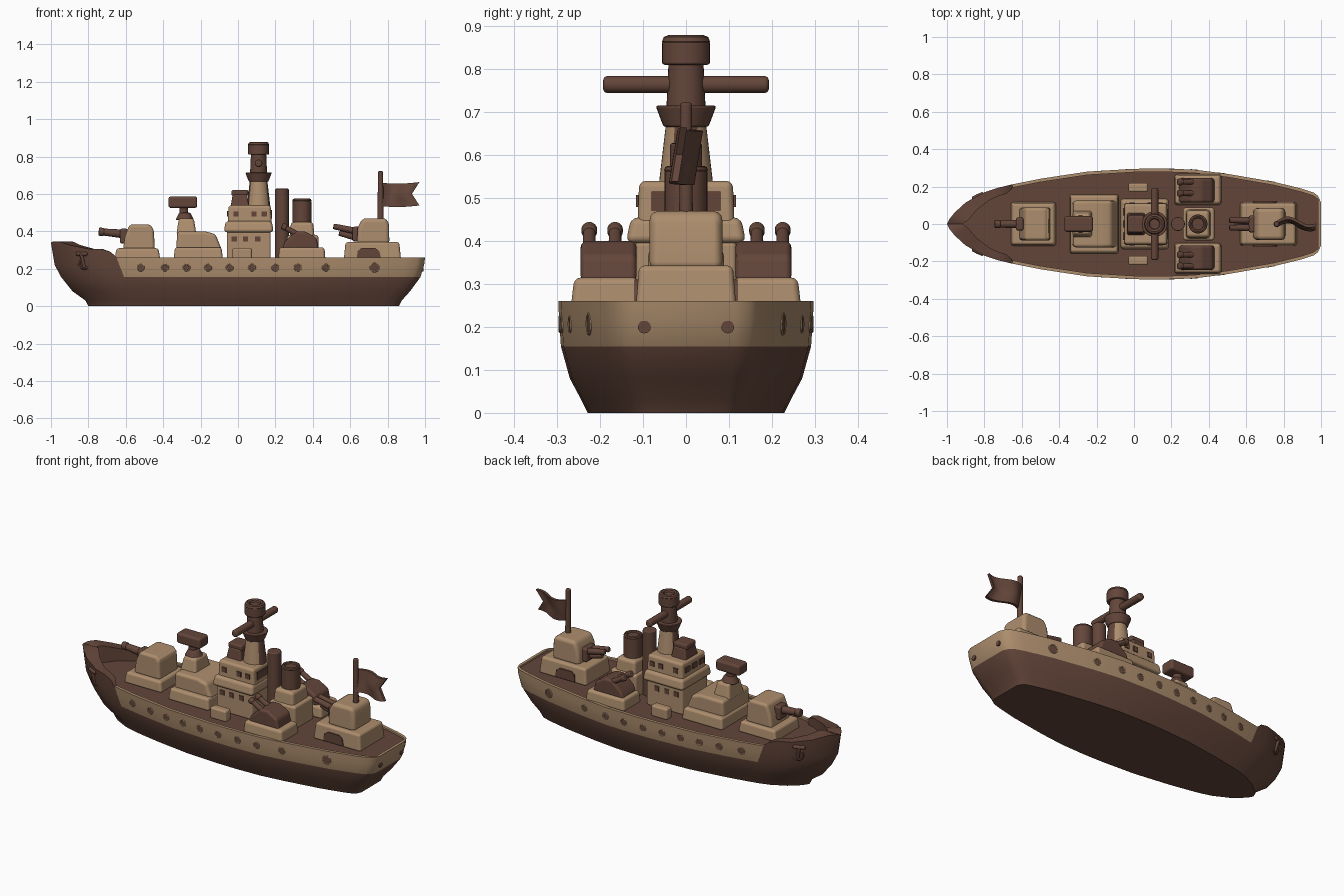
import bpy, bmesh, math
from mathutils import Vector

if "Cube" in bpy.data.objects:
    bpy.data.objects.remove(bpy.data.objects["Cube"])


def material(name, rgb):
    m = bpy.data.materials.new(name)
    m.diffuse_color = (*rgb, 1)
    m.use_nodes = True
    m.node_tree.nodes["Principled BSDF"].inputs["Base Color"].default_value = m.diffuse_color
    return m


TAN = material("tan paint", (0.42, 0.27, 0.155))
BROWN = material("dark brown paint", (0.125, 0.060, 0.042))


def finish(name, bm, mats, bevel=0, segs=3, angle=40):
    bmesh.ops.recalc_face_normals(bm, faces=bm.faces)
    me = bpy.data.meshes.new(name)
    bm.to_mesh(me)
    bm.free()
    ob = bpy.data.objects.new(name, me)
    bpy.context.collection.objects.link(ob)
    for m in mats:
        me.materials.append(m)
    bpy.ops.object.select_all(action='DESELECT')
    ob.select_set(True)
    bpy.context.view_layer.objects.active = ob
    bpy.ops.object.shade_smooth_by_angle(angle=math.radians(angle))
    if bevel:
        b = ob.modifiers.new("soft edges", 'BEVEL')
        b.width, b.segments, b.harden_normals = bevel, segs, True
    return ob


def box(name, x, y, z, mat, bevel=0.012, taper=(0, 0)):
    """Box from (min, max) pairs; taper pulls in the top."""
    bm = bmesh.new()
    bmesh.ops.create_cube(bm, size=1)
    for v in bm.verts:
        top = v.co.z > 0
        sx, sy = math.copysign(1, v.co.x), math.copysign(1, v.co.y)
        v.co = (x[sx > 0] - sx * taper[0] * top, y[sy > 0] - sy * taper[1] * top, z[top])
    return finish(name, bm, [mat], bevel)


def rod(name, a, b, r0, r1, mat, bevel=0.006, sides=28):
    """Cylinder or cone between two points."""
    a, b = Vector(a), Vector(b)
    bm = bmesh.new()
    bmesh.ops.create_cone(bm, cap_ends=True, segments=sides, radius1=r0, radius2=r1, depth=(b - a).length)
    ob = finish(name, bm, [mat], bevel, 2)
    ob.location = (a + b) / 2
    ob.rotation_euler = (b - a).to_track_quat('Z', 'Y').to_euler()
    return ob


def extrude(name, pts, y0, y1, mat, bevel=0.012):
    """Side profile (x, z) pushed from y0 to y1."""
    bm = bmesh.new()
    f = bm.faces.new([bm.verts.new((x, y0, z)) for x, z in pts])
    r = bmesh.ops.extrude_face_region(bm, geom=[f])
    for v in r['geom']:
        if isinstance(v, bmesh.types.BMVert):
            v.co.y = y1
    return finish(name, bm, [mat], bevel)


def ring(name, c, n, R, r, mat, arc=1.0):
    """Torus (or part of one) around direction n."""
    bm = bmesh.new()
    N, M = 20, 8
    cnt = N if arc == 1 else N + 1
    rows = []
    for i in range(cnt):
        t = math.tau * arc * i / N
        rows.append([bm.verts.new(((R + r * math.cos(p)) * math.cos(t), (R + r * math.cos(p)) * math.sin(t), r * math.sin(p)))
                     for p in [math.tau * j / M for j in range(M)]])
    for i in range(N):
        for j in range(M):
            k = (i + 1) % cnt
            bm.faces.new((rows[i][j], rows[k][j], rows[k][(j + 1) % M], rows[i][(j + 1) % M]))
    ob = finish(name, bm, [mat])
    ob.location = c
    ob.rotation_euler = Vector(n).to_track_quat('Z', 'Y').to_euler()
    return ob


# Hull: lofted waterlines, u runs from bow to stern
SHAPE = [(0, 0), (.006, .025), (.02, .06), (.05, .115), (.1, .17), (.135, .193), (.16, .205), (.175, .212),
         (.25, .242), (.375, .28), (.5, .295), (.57, .297), (.66, .291), (.75, .268), (.875, .225),
         (.95, .188), (.98, .168), (.992, .15), (1, .115)]
SHEER = [.34, .347, .347, .327, .307, .305, .29, .262]
LEVELS = [(0, -.80, .86, .77), (.03, -.815, .875, .82), (.08, -.885, .92, .91),
          (.155, -.945, .975, .98), (.22, -.98, .995, .995), (None, -1, 1, 1)]
DECK = 0.25


def outline(u):
    for (a, ya), (b, yb) in zip(SHAPE, SHAPE[1:]):
        if u <= b:
            return ya + (yb - ya) * (u - a) / (b - a)
    return 0


def side_y(x):
    return outline((x + .98) / 1.975) * .993


n = len(SHAPE)
m = 2 * n - 1
idx = [k if k < n else m - k for k in range(m)]
bm = bmesh.new()
loops = []
for z, x0, x1, w in LEVELS:
    loops.append([])
    for k, i in enumerate(idx):
        u, y = SHAPE[i]
        zz = z if z is not None else (SHEER[i] if i < len(SHEER) else .26)
        loops[-1].append(bm.verts.new((x0 + u * (x1 - x0), y * w * (-1 if k < n else 1), zz)))
for low in (False, True):          # inner lip and its foot on the deck
    loops.append([])
    for k, i in enumerate(idx):
        u, y = SHAPE[i]
        inset = .042 if u < .17 else .018
        y = max(y - inset, .35 * y) * (-1 if k < n else 1)
        x = min(-1 + 2 * u + .085 * max(0, 1 - u / .15), .984)
        zz = DECK if low else (SHEER[i] if i < len(SHEER) else .26)
        loops[-1].append(bm.verts.new((x, y, zz)))
for j in range(len(loops) - 1):
    for k in range(m):
        q = (k + 1) % m
        f = bm.faces.new((loops[j][k], loops[j][q], loops[j + 1][q], loops[j + 1][k]))
        f.material_index = int(j >= 3 and min(idx[k], idx[q]) >= 7)
bm.faces.new(loops[0])
bm.faces.new(loops[-1])
finish("hull", bm, [BROWN, TAN], angle=35)

# Portholes along both sides and on the stern
for s in (-1, 1):
    for x in (-.52, -.39, -.275, -.16, -.045, .075, .2, .32, .47, .73):
        r = .021 if x > .7 else .015
        d = Vector((-(side_y(x + .02) - side_y(x - .02)) / .04, 1, 0)).normalized()
        d.y *= s
        c = Vector((x, s * (side_y(x) - .001), .207))
        rod("porthole", c - d * .006, c + d * .002, r, r, BROWN, 0, 20)
        ring("porthole_rim", c, d, r + .002, .004, TAN)
    rod("stern_porthole", (.98, s * .097, .2), (.993, s * .097, .2), .015, .015, BROWN, 0, 20)
    # Anchors on the bow
    ay = s * (side_y(-.83) + .004)
    rod("anchor_shank", (-.84, ay + s * .006, .285), (-.82, ay - s * .004, .205), .009, .009, BROWN)
    rod("anchor_stock", (-.865, ay - s * .012, .28), (-.805, ay + s * .016, .28), .011, .011, BROWN)
    ring("anchor_arms", (-.82, ay - s * .004, .232), (-.4, s, 0), .03, .008, BROWN)

# Forward gun turret
box("front_turret_base", (-.66, -.415), (-.118, .118), (.245, .31), TAN, .014, (.01, .008))
extrude("front_turret", [(-.615, .3), (-.605, .375), (-.58, .437), (-.47, .437), (-.45, .41), (-.445, .3)], -.088, .088, TAN, .022)
box("front_gun_shield", (-.632, -.59), (-.035, .035), (.335, .415), BROWN, .012)
rod("front_gun", (-.6, 0, .385), (-.735, 0, .398), .024, .018, BROWN)
rod("front_gun_muzzle", (-.715, 0, .396), (-.745, 0, .399), .022, .022, BROWN)

# Radar house and radar
box("radar_house_base", (-.345, -.08), (-.16, .16), (.245, .315), TAN, .014, (.008, .008))
extrude("radar_house", [(-.33, .3), (-.325, .4), (-.175, .4), (-.12, .385), (-.1, .335), (-.085, .3)], -.125, .125, TAN, .018)
box("radar_tower", (-.33, -.222), (-.075, .075), (.38, .47), TAN, .015, (.014, .02))
rod("radar_foot", (-.285, 0, .46), (-.285, 0, .5), .05, .03, BROWN)
rod("radar_post", (-.29, 0, .48), (-.29, 0, .54), .024, .024, BROWN)
box("radar_head", (-.372, -.218), (-.042, .042), (.525, .587), BROWN, .014)

# Bridge with windows
box("bridge_house", (-.06, .175), (-.118, .118), (.245, .4), TAN, .012)
box("bridge_deck", (-.075, .19), (-.14, .14), (.395, .455), TAN, .018, (.008, .012))
box("bridge_top", (-.055, .18), (-.113, .113), (.43, .54), TAN, .016, (.004, .004))
for s in (-1, 1):
    for z, y, xs in ((.493, .112, (-.01, .085, .14)), (.36, .118, (-.02, .04, .105))):
        for x in xs:
            box("bridge_window", (x - .014, x + .014), (s * y - .004, s * y + .004), (z - .014, z + .014), BROWN, 0)
    box("deck_locker", (-.03, .075), (s * .195 - .025, s * .195 + .025), (.245, .312), TAN, .012)
for y in (-.065, 0, .065):
    box("bridge_front_window", (-.059, -.051), (y - .02, y + .02), (.48, .51), BROWN, 0)
box("bridge_rear_door", (.174, .182), (-.08, .08), (.47, .515), BROWN, 0)
box("director", (-.04, .06), (-.06, .06), (.53, .6), BROWN, .01, (.012, .012))
box("director_cap", (-.035, .055), (-.045, .045), (.59, .622), BROWN, .01)

# Mast: tapered tower with tan sides, collar, arm and open top
bm = bmesh.new()
bmesh.ops.create_cone(bm, cap_ends=True, segments=32, radius1=.064, radius2=.044, depth=.17)
bm.normal_update()
for f in bm.faces:
    f.material_index = int(abs(f.normal.y) > .6)
finish("mast_tower", bm, [BROWN, TAN]).location = (.11, 0, .61)
rod("mast_collar", (.11, 0, .665), (.11, 0, .715), .052, .071, BROWN)
rod("mast_pole", (.11, 0, .7), (.11, 0, .83), .046, .04, BROWN)
rod("mast_arm", (.11, -.193, .764), (.11, .193, .764), .02, .02, BROWN, .01)
rod("mast_head", (.11, 0, .81), (.11, 0, .865), .056, .056, BROWN)
ring("mast_head_rim", (.11, 0, .864), (0, 0, 1), .041, .015, BROWN)

# Funnels
rod("front_funnel", (.235, 0, .245), (.235, 0, .628), .037, .037, BROWN)
box("funnel_house", (.262, .43), (-.088, .088), (.245, .38), TAN, .014)
box("funnel_base", (.275, .41), (-.078, .078), (.36, .45), TAN, .018, (.008, .008))
rod("rear_funnel", (.342, 0, .43), (.342, 0, .565), .05, .05, BROWN)
ring("rear_funnel_rim", (.342, 0, .565), (0, 0, 1), .041, .01, BROWN)

# Side gun mounts
for s in (-1, 1):
    y = sorted((s * .1, s * .268))
    box("side_gun_platform", (.215, .468), y, (.245, .315), TAN, .016, (.006, .008))
    y = sorted((s * .115, s * .245))
    extrude("side_gun_body", [(.235, .305), (.25, .345), (.31, .4), (.36, .4), (.42, .365), (.432, .305)], *y, BROWN, .014)
    for gy in (.165, .225):
        rod("side_gun_barrel", (.36, s * gy, .36), (.245, s * gy, .425), .016, .014, BROWN)
        rod("side_gun_muzzle", (.258, s * gy, .418), (.235, s * gy, .431), .018, .018, BROWN)

# Rear gun turret
box("rear_turret_base", (.565, .872), (-.117, .117), (.245, .343), TAN, .014, (.01, .008))
extrude("rear_turret", [(.635, .33), (.64, .42), (.665, .47), (.795, .47), (.806, .44), (.81, .33)], -.085, .085, TAN, .022)
box("rear_gun_shield", (.612, .66), (-.045, .045), (.345, .425), BROWN, .012)
for y, z, tip in ((-.02, .415, .51), (.02, .415, .51), (0, .38, .54)):
    rod("rear_gun", (.64, y, z - .015), (tip, y, z + .012), .018, .015, BROWN)
for s in (-1, 1):
    extrude("rear_hatch", [(.635, .255), (.64, .295), (.66, .31), (.735, .31), (.755, .295), (.765, .255)],
            s * .112, s * .12, BROWN, 0)

# Flag and pole
rod("flag_pole", (.762, 0, .45), (.762, 0, .722), .016, .014, BROWN)
bm = bmesh.new()
rows = []
for i in range(13):
    t = i / 12
    wave = .022 * math.sin(t * 5.5)
    rows.append([])
    for j in range(7):
        h = j / 6 - .5
        x = .765 + t * (.165 + .04 * abs(h) * 2)
        z = .597 + h * .125 - .006 * math.sin(t * math.pi) + .004 * t
        rows[-1].append([bm.verts.new((x, wave + d + h * .02, z)) for d in (-.008, .008)])
edge = [(i, 0) for i in range(12)] + [(12, j) for j in range(6)] + [(i, 6) for i in range(12, 0, -1)] + [(0, j) for j in range(6, 0, -1)]
for side in (0, 1):
    for i in range(12):
        for j in range(6):
            bm.faces.new([rows[a][b][side] for a, b in ((i, j), (i + 1, j), (i + 1, j + 1), (i, j + 1))])
for (a, b), (c, d) in zip(edge, edge[1:] + edge[:1]):
    bm.faces.new((rows[a][b][0], rows[c][d][0], rows[c][d][1], rows[a][b][1]))
finish("flag", bm, [BROWN])
